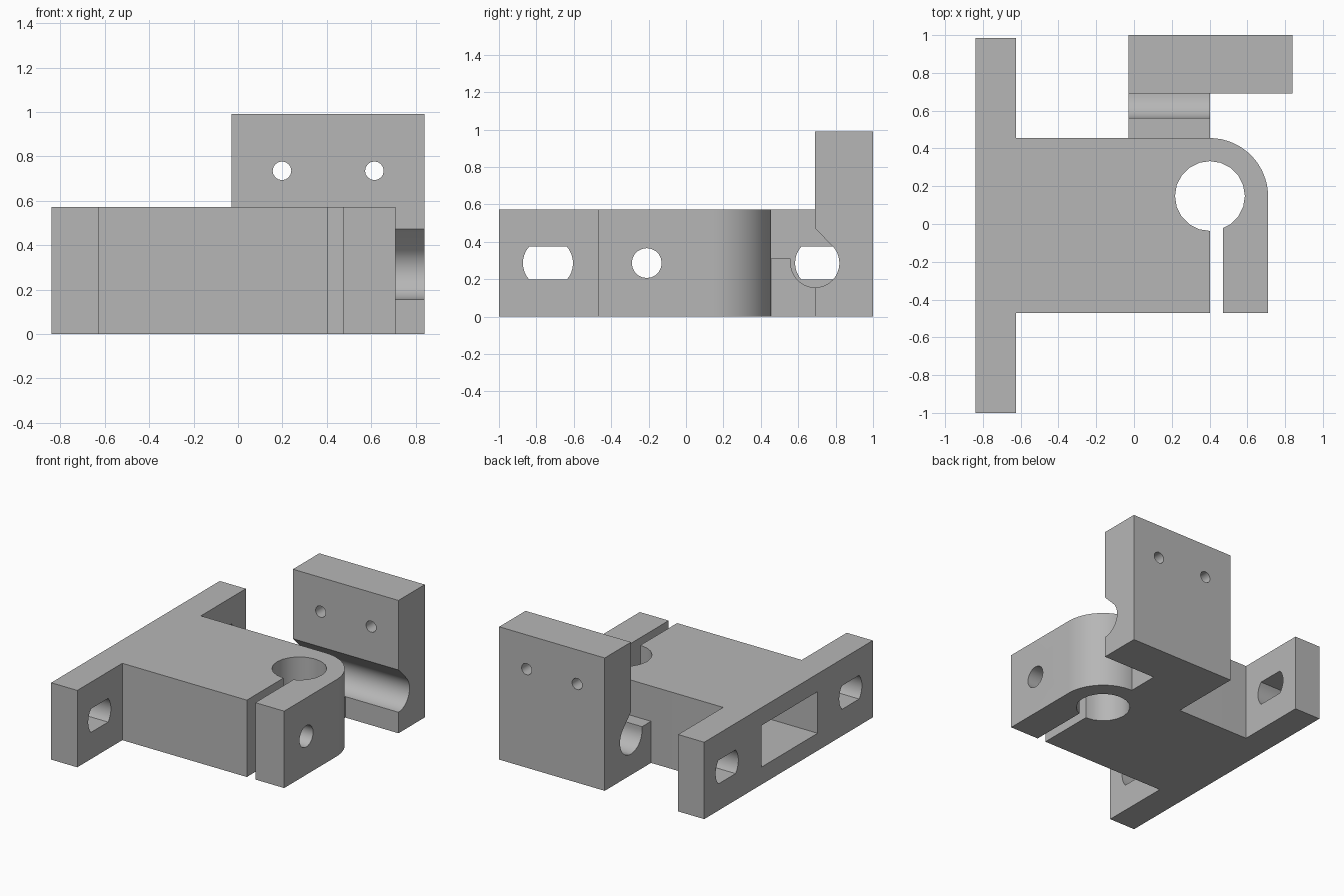
import bpy, bmesh, math

if "Cube" in bpy.data.objects:
    bpy.data.objects.remove(bpy.data.objects["Cube"], do_unlink=True)

grey = bpy.data.materials.new("plain_grey")
grey.use_nodes = True
grey.diffuse_color = (0.47, 0.47, 0.47, 1)
grey.node_tree.nodes["Principled BSDF"].inputs["Base Color"].default_value = (0.47, 0.47, 0.47, 1)

HEIGHT = 0.573
MID = HEIGHT / 2


def arc(cx, cy, r, start, end, steps):
    """Points along an arc, angles in degrees."""
    angles = [math.radians(start + (end - start) * i / steps) for i in range(steps + 1)]
    return [(cx + r * math.cos(a), cy + r * math.sin(a)) for a in angles]


def circle(cx, cy, r, sides):
    return arc(cx, cy, r, 0, 360, sides)[:-1]


def rect(a, b, c, d):
    return [(a, c), (b, c), (b, d), (a, d)]


def prism(name, points, axis, low, high):
    """Extrude an outline along x (yz outline), y (xz outline) or z (xy outline)."""
    place = {"x": lambda u, v, t: (t, u, v),
             "y": lambda u, v, t: (u, t, v),
             "z": lambda u, v, t: (u, v, t)}[axis]
    bm = bmesh.new()
    bottom = [bm.verts.new(place(u, v, low)) for u, v in points]
    top = [bm.verts.new(place(u, v, high)) for u, v in points]
    bm.faces.new(bottom)
    bm.faces.new(top)
    n = len(points)
    for i in range(n):
        j = (i + 1) % n
        bm.faces.new((bottom[i], bottom[j], top[j], top[i]))
    bmesh.ops.recalc_face_normals(bm, faces=bm.faces)
    mesh = bpy.data.meshes.new(name)
    bm.to_mesh(mesh)
    bm.free()
    mesh.materials.append(grey)
    obj = bpy.data.objects.new(name, mesh)
    bpy.context.collection.objects.link(obj)
    return obj


def activate(obj):
    bpy.ops.object.select_all(action="DESELECT")
    obj.select_set(True)
    bpy.context.view_layer.objects.active = obj


def cut(obj, *shape):
    """Subtract a prism from the part."""
    cutter = prism("cutter", *shape)
    cutter.hide_render = True
    mod = obj.modifiers.new("cut", "BOOLEAN")
    mod.operation = "DIFFERENCE"
    mod.solver = "EXACT"
    mod.object = cutter
    activate(obj)
    bpy.ops.object.modifier_apply(modifier=mod.name)
    bpy.data.objects.remove(cutter, do_unlink=True)


# Clamp body with its mounting flange
outline = [(-0.84, -1), (-0.625, -1), (-0.625, -0.47), (0.71, -0.47)]
outline += arc(0.4, 0.145, 0.31, 0, 90, 16)
outline += [(-0.625, 0.455), (-0.625, 0.985), (-0.84, 0.985)]
body = prism("clamp_body", outline, "z", 0, HEIGHT)

# Rod bore, clamping slit, nut pocket and clamp screw hole
cut(body, circle(0.402, 0.148, 0.185, 20), "z", -0.1, 0.7)
cut(body, rect(0.402, 0.472, -0.6, 0.1), "z", -0.1, 0.7)
cut(body, rect(-0.35, 0.31, 0.13, 0.44), "x", -0.9, -0.3)
cut(body, circle(-0.21, MID, 0.08, 20), "x", -0.4, 0.8)

# Flange holes: round ends with flat top and bottom
flat = math.degrees(math.asin(0.088 / 0.134))
for y in (-0.738, 0.717):
    slot = arc(y, MID, 0.134, -flat, flat, 8) + arc(y, MID, 0.134, 180 - flat, 180 + flat, 8)
    cut(body, slot, "x", -0.9, -0.55)

# Arm with half of the rounded groove
arm_outline = [(0.455, 0), (0.69, 0)] + arc(0.69, MID, 0.13, 270, 180, 12)
arm_outline += [(0.56, 0.31), (0.455, 0.31)]
arm = prism("groove_arm", arm_outline, "x", -0.03, 0.402)

# Upright plate with the other groove half and a sloped roof
plate_outline = [(1, 0), (1, 0.99), (0.69, 0.99), (0.69, 0.472)]
plate_outline += arc(0.69, MID, 0.13, 45, -90, 18) + [(0.69, 0)]
plate = prism("upright_plate", plate_outline, "x", -0.03, 0.84)
for x in (0.198, 0.614):
    cut(plate, circle(x, 0.735, 0.042, 16), "y", 0.6, 1.1)

for part in (body, arm, plate):
    activate(part)
    bpy.ops.object.shade_smooth_by_angle(angle=math.radians(30))
